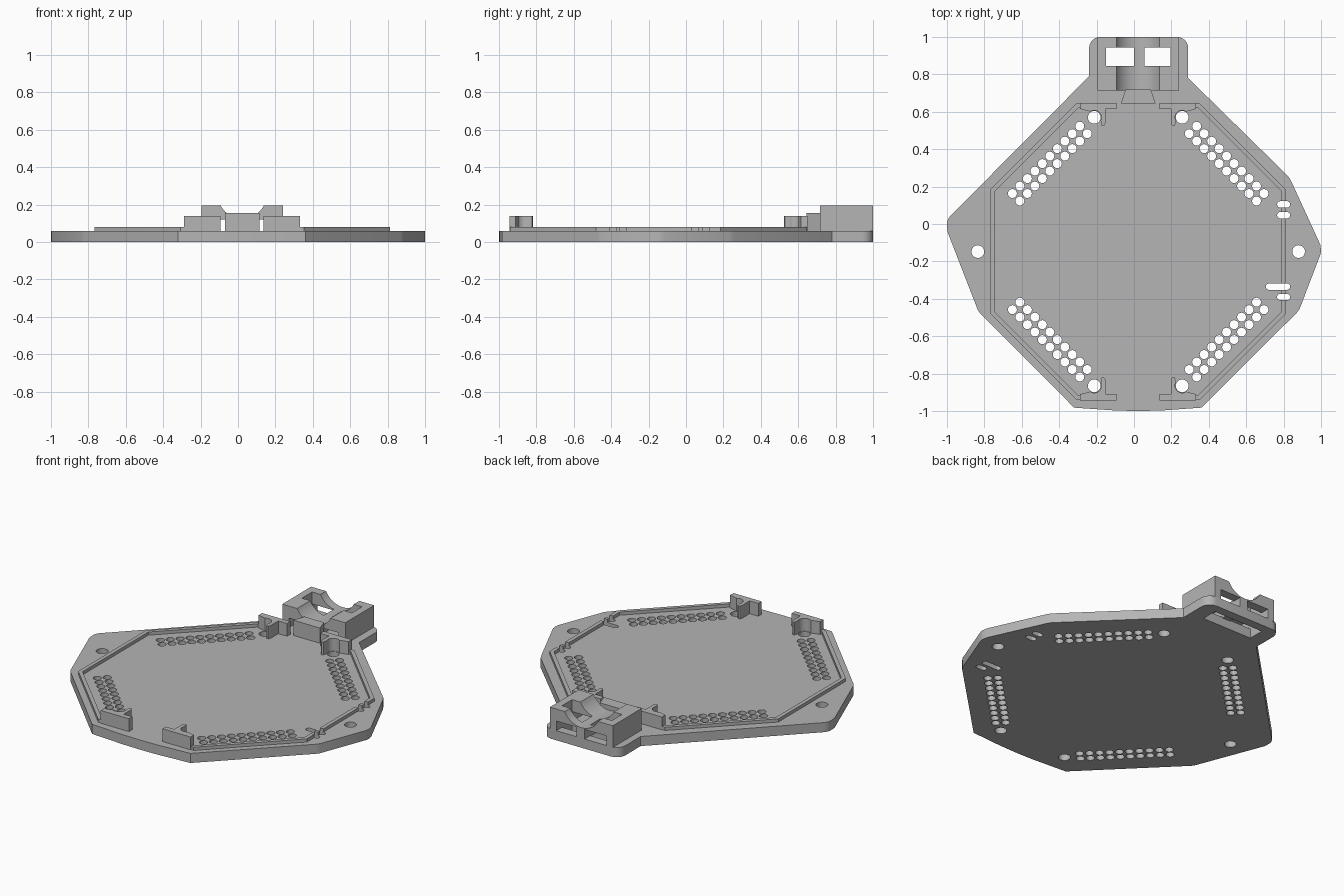
import bpy, bmesh
from math import cos, sin, pi, radians

if "Cube" in bpy.data.objects:
    bpy.data.objects.remove(bpy.data.objects["Cube"])

GREY = (0.46, 0.46, 0.46, 1)
mat = bpy.data.materials.new("plain_grey")
mat.use_nodes = True
mat.diffuse_color = GREY
mat.node_tree.nodes["Principled BSDF"].inputs["Base Color"].default_value = GREY

CX, CY = 0.0225, -0.1475      # symmetry centre of the tray
FLOOR, RIM, POST, CRADLE = 0.06, 0.08, 0.14, 0.195


def arc(x, y, r, start, end, n):
    """Points along an arc, angles in degrees."""
    steps = [radians(start + (end - start) * i / n) for i in range(n + 1)]
    return [(x + r * cos(a), y + r * sin(a)) for a in steps]


def circle(x, y, r, n=20):
    return arc(x, y, r, 0, 360, n)[:-1]


def rect(x0, x1, y0, y1):
    return [(x0, y0), (x1, y0), (x1, y1), (x0, y1)]


def slot(x0, x1, y, r=0.017):
    return arc(x1 - r, y, r, -90, 90, 8) + arc(x0 + r, y, r, 90, 270, 8)


def prisms(name, outlines, low, high, upright=False):
    """Extrude outlines along z, or along y when upright."""
    bm = bmesh.new()
    for pts in outlines:
        place = (lambda p: (p[0], low, p[1])) if upright else (lambda p: (p[0], p[1], low))
        face = bm.faces.new([bm.verts.new(place(p)) for p in pts])
        new = bmesh.ops.extrude_face_region(bm, geom=[face])["geom"]
        move = (0, high - low, 0) if upright else (0, 0, high - low)
        bmesh.ops.translate(bm, vec=move, verts=[g for g in new if isinstance(g, bmesh.types.BMVert)])
    bmesh.ops.recalc_face_normals(bm, faces=bm.faces)
    mesh = bpy.data.meshes.new(name)
    bm.to_mesh(mesh)
    bm.free()
    ob = bpy.data.objects.new(name, mesh)
    bpy.context.collection.objects.link(ob)
    mesh.materials.append(mat)
    return ob


def cut(ob, *cutters):
    for c in cutters:
        c.hide_render = True
        mod = ob.modifiers.new("cut", "BOOLEAN")
        mod.operation, mod.solver, mod.object = "DIFFERENCE", "EXACT", c
        bpy.context.view_layer.objects.active = ob
        bpy.ops.object.modifier_apply(modifier=mod.name)


def mirror_points(pts, sx, sy):
    return [(CX + sx * (x - CX), CY + sy * (y - CY)) for x, y in pts]


QUARTERS = [(1, 1), (-1, 1), (1, -1), (-1, -1)]

# Base plate with the rounded tab at the back
outline = (arc(0.23, 0.94, 0.06, 0, 90, 6) + arc(-0.18, 0.94, 0.06, 90, 180, 6)
           + [(-0.24, 0.79), (-0.985, 0.04), (-0.997, 0.02), (-1, 0), (-0.998, -0.04),
              (-0.835, -0.46), (-0.825, -0.475), (-0.32, -0.982), (-0.1, -0.997),
              (0.02, -1), (0.15, -0.997), (0.36, -0.982), (0.87, -0.475), (0.885, -0.455),
              (0.998, -0.16), (1, -0.14), (0.996, -0.11), (0.84, 0.23), (0.825, 0.255),
              (0.29, 0.78)])
plate = prisms("base_plate", [outline], 0, FLOOR)

# Double rows of pin holes, corner holes and side holes
holes = [circle(CX + s * 0.8575, CY, 0.034, 28) for s in (1, -1)]
for sx, sy in QUARTERS:
    holes.append(circle(CX + sx * 0.235, CY + sy * 0.7175, 0.034, 28))
    for i in range(10):
        for shift in (0, 0.04):
            x, y = 0.6725 - 0.04 * i - shift, 0.3105 + 0.04 * i - shift
            holes.append(circle(CX + sx * x, CY + sy * y, 0.024, 16))
hole_cutter = prisms("hole_cutter", holes, -0.1, 0.3)

# Cable slots through the side rim
slot_cutter = prisms("slot_cutter", [slot(0.765, 0.835, 0.105), slot(0.765, 0.835, 0.047),
                                     slot(0.705, 0.835, -0.335), slot(0.765, 0.835, -0.39)], -0.1, 0.3)
tie_slot_cutter = prisms("tie_slot_cutter", [rect(-0.15, 0.195, 0.845, 0.945)], -0.1, 0.055)
tie_hole_cutter = prisms("tie_hole_cutter", [rect(-0.15, 0, 0.845, 0.945),
                                             rect(0.055, 0.195, 0.845, 0.945)], -0.1, 0.3)
bar_gap = prisms("tie_slot_top_cutter", [rect(-0.15, 0.195, 0.845, 0.945)], 0.05, 0.07)
cut(plate, hole_cutter, slot_cutter, tie_slot_cutter, bar_gap)

# Low rim on both sides of the tray
rim = [(0.24, 0.645), (0.352, 0.645), (0.812, 0.185), (0.812, -0.48), (0.352, -0.94),
       (0.24, -0.94), (0.24, -0.917), (0.342, -0.917), (0.788, -0.471), (0.788, 0.176),
       (0.342, 0.622), (0.24, 0.622)]
rims = []
for name, sx in (("left_rim", 1), ("right_rim", -1)):
    ob = prisms(name, [mirror_points(rim, sx, 1)], FLOOR - 0.005, RIM)
    cut(ob, slot_cutter)
    rims.append(ob)

# Hooked corner posts wrapping the corner holes
hook = ([(-0.075, 0.078), (0.12, 0.078), (0.12, 0.045), (0.06, 0.045), (0.06, -0.03),
         (0.055, -0.042), (0.046, -0.047), (0.038, -0.042)]
        + arc(0, 0, 0.038, -25, 125, 14) + [(-0.075, 0.045)])
posts = []
for sx, sy in QUARTERS:
    name = ("back" if sy > 0 else "front") + ("_left" if sx > 0 else "_right") + "_post"
    pts = [(CX + sx * (0.235 - u), CY + sy * (0.7175 + v)) for u, v in hook]
    posts.append(prisms(name, [pts], FLOOR - 0.005, POST))

# Stop block in front of the cradle
stop = prisms("stop_block", [[(-0.07, 0.645), (0.115, 0.645), (0.09, 0.72), (-0.045, 0.72)]],
              FLOOR - 0.005, 0.155)

# Cable cradle with a round groove, two tunnels and tie holes
cradle = prisms("cable_cradle", [rect(-0.195, 0.24, 0.715, 1.0)], FLOOR - 0.005, CRADLE)
groove = prisms("groove_cutter", [circle(CX, 0.255, 0.13, 48)], 0.6, 1.1, upright=True)
tunnels = prisms("tunnel_cutter", [rect(-0.15, 0, FLOOR, 0.12), rect(0.055, 0.195, FLOOR, 0.12)],
                 0.6, 1.1, upright=True)
cut(cradle, groove, tunnels, tie_hole_cutter)

# Remove helpers and shade
for c in (hole_cutter, slot_cutter, tie_slot_cutter, tie_hole_cutter, bar_gap, groove, tunnels):
    bpy.data.objects.remove(c)
bpy.ops.object.select_all(action="DESELECT")
for ob in [plate, stop, cradle] + rims + posts:
    ob.select_set(True)
bpy.context.view_layer.objects.active = plate
bpy.ops.object.shade_smooth_by_angle(angle=pi / 6)
